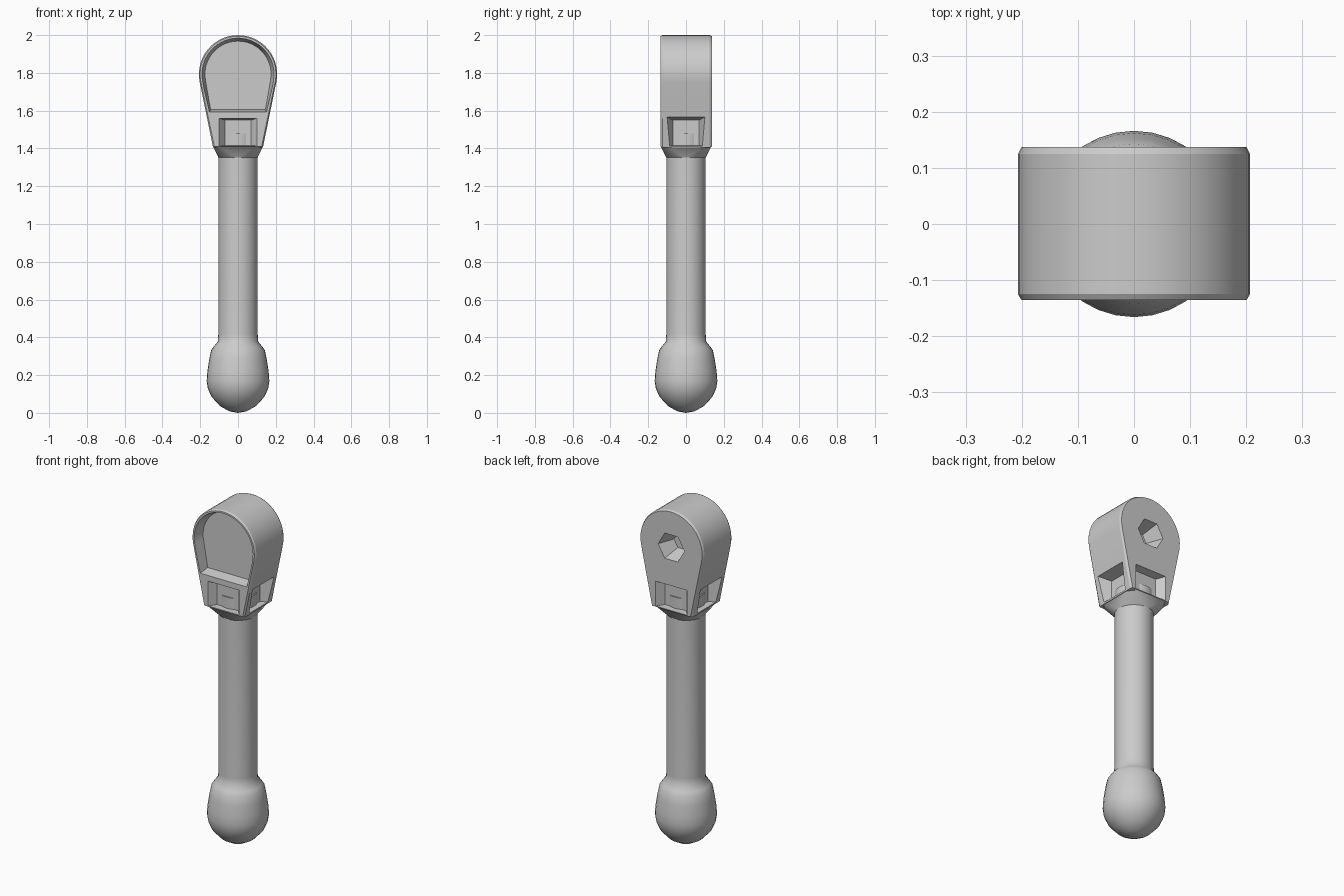
import bpy
import bmesh
from math import sin, cos, pi, radians
from mathutils import Matrix, Vector

cube = bpy.data.objects.get("Cube")
if cube:
    bpy.data.objects.remove(cube, do_unlink=True)

metal = bpy.data.materials.new("grey metal")
metal.use_nodes = True
grey = (0.6, 0.6, 0.6, 1)
metal.diffuse_color = grey
metal.node_tree.nodes["Principled BSDF"].inputs["Base Color"].default_value = grey


def make_object(name, bm):
    bmesh.ops.recalc_face_normals(bm, faces=bm.faces)
    mesh = bpy.data.meshes.new(name)
    bm.to_mesh(mesh)
    bm.free()
    mesh.materials.append(metal)
    obj = bpy.data.objects.new(name, mesh)
    bpy.context.collection.objects.link(obj)
    return obj


def hull(name, points):
    """Convex solid around a set of points."""
    bm = bmesh.new()
    verts = [bm.verts.new(p) for p in points]
    bmesh.ops.convex_hull(bm, input=verts)
    bmesh.ops.dissolve_limit(bm, angle_limit=radians(1), verts=bm.verts, edges=bm.edges)
    return make_object(name, bm)


def lathe(name, profile, steps):
    """Solid of revolution from (radius, height) pairs."""
    bm = bmesh.new()
    verts = [bm.verts.new((r, 0, z)) for r, z in profile]
    edges = [bm.edges.new(pair) for pair in zip(verts, verts[1:])]
    bmesh.ops.spin(bm, geom=verts + edges, cent=(0, 0, 0), axis=(0, 0, 1),
                   angle=2 * pi, steps=steps)
    bmesh.ops.remove_doubles(bm, verts=bm.verts, dist=0.0005)
    return make_object(name, bm)


def activate(obj):
    bpy.ops.object.select_all(action="DESELECT")
    obj.select_set(True)
    bpy.context.view_layer.objects.active = obj


def smooth(obj, angle):
    activate(obj)
    bpy.ops.object.shade_smooth_by_angle(angle=radians(angle))


def cut(target, cutter):
    cutter.hide_render = True
    activate(target)
    mod = target.modifiers.new("cut", "BOOLEAN")
    mod.operation = "DIFFERENCE"
    mod.solver = "EXACT"
    mod.object = cutter
    bpy.ops.object.modifier_apply(modifier=mod.name)
    bpy.data.objects.remove(cutter, do_unlink=True)


def arch(radius, low_width, low_z, y, centre=1.793, steps=28):
    """Egg outline: round top with sides narrowing to a flat bottom."""
    pts = [Vector((radius * cos(a), y, centre + radius * sin(a)))
           for a in (radians(-12) + i * radians(204) / steps for i in range(steps + 1))]
    return pts + [Vector((s * low_width, y, low_z)) for s in (-1, 1)]


# Handle with rounded knob at the bottom
handle = lathe("handle", [
    (0, 0), (0.045, 0.008), (0.095, 0.036), (0.14, 0.085), (0.16, 0.13), (0.166, 0.17),
    (0.162, 0.22), (0.153, 0.28), (0.143, 0.33), (0.128, 0.352), (0.107, 0.378),
    (0.104, 0.42), (0.104, 1.48), (0, 1.48)], 32)
smooth(handle, 40)

# Egg-shaped head with a slim chamfer
head = hull("head", arch(0.201, 0.125, 1.41, -0.135) + arch(0.207, 0.132, 1.405, -0.125)
            + arch(0.207, 0.132, 1.405, 0.125) + arch(0.201, 0.125, 1.41, 0.137))

# Shallow dished recess in the front
cut(head, hull("recess_cutter", arch(0.195, 0.153, 1.59, -0.15)
               + arch(0.175, 0.145, 1.605, -0.075)))

# Hexagonal socket in the back
hexagon = [Vector((cos(i * pi / 3), 0, sin(i * pi / 3))) for i in range(6)]
cut(head, hull("socket_cutter",
               [p * 0.09 + Vector((0, 0.15, 1.785)) for p in hexagon]
               + [p * 0.05 + Vector((0, 0.04, 1.785)) for p in hexagon]))

# Tapered notches round the neck, leaving four corner ribs
for i in range(4):
    widths = (0.15, 0.07) if i % 2 == 0 else (0.115, 0.07)
    turn = Matrix.Rotation(i * pi / 2, 3, "Z")
    points = [turn @ Vector((side * half, -depth, z))
              for depth, half, zs in ((0.2, widths[0], (1.412, 1.575)),
                                      (0.095, widths[1], (1.415, 1.55)))
              for side in (-1, 1) for z in zs]
    cut(head, hull("notch_cutter", points))
smooth(head, 25)

# Collar blending the square neck into the round handle
circle = [Vector((0.103 * cos(a), 0.103 * sin(a), 1.35))
          for a in (i * pi / 12 for i in range(24))]
square = [Vector((sx * x, sy * y, 1.41)) for sx in (-1, 1) for sy in (-1, 1)
          for x, y in ((0.131, 0.1), (0.1, 0.133))]
collar = hull("collar", circle + square)
smooth(collar, 30)
